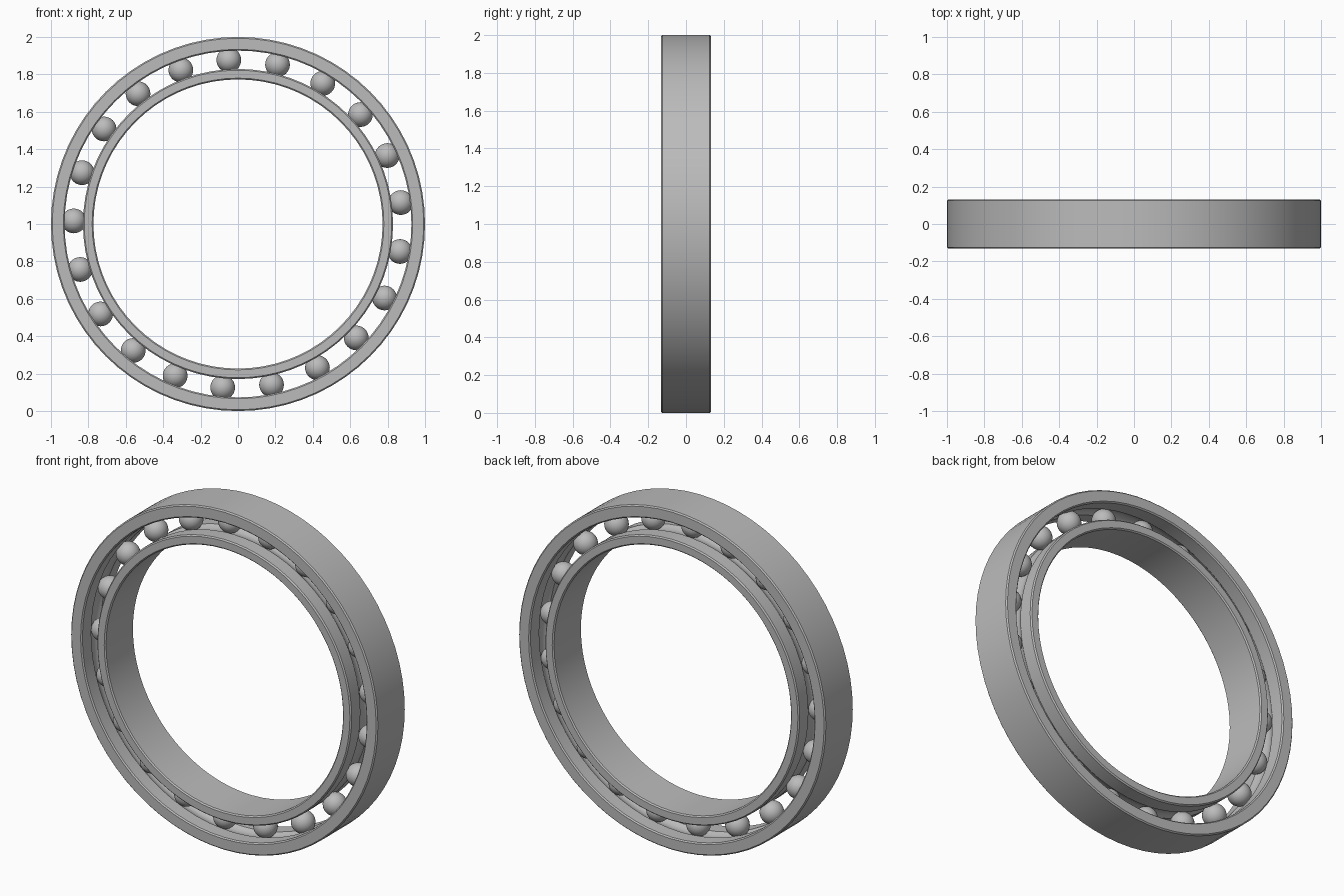
import bpy
import math

if "Cube" in bpy.data.objects:
    bpy.data.objects.remove(bpy.data.objects["Cube"])

HALF = 0.132        # half width of the rings
CHAMFER = 0.007
PITCH = 0.878       # radius of the circle of balls
BALL = 0.066
COUNT = 21
SEGMENTS = 72

steel = bpy.data.materials.new("steel_grey")
steel.use_nodes = True
GREY = (0.5, 0.5, 0.5, 1)
steel.diffuse_color = GREY
steel.node_tree.nodes["Principled BSDF"].inputs["Base Color"].default_value = GREY


def ring(name, plain, grooved):
    """Spin a chamfered section with a ball groove on one side about the y axis."""
    s = 1 if plain > grooved else -1
    c = CHAMFER * s
    section = [(grooved, -HALF + CHAMFER), (grooved + c, -HALF),
               (plain - c, -HALF), (plain, -HALF + CHAMFER),
               (plain, HALF - CHAMFER), (plain - c, HALF),
               (grooved + c, HALF), (grooved, HALF - CHAMFER)]
    # Raceway arc that hugs the balls
    reach = math.acos(abs(grooved - PITCH) / BALL)
    for i in range(9):
        a = reach * (1 - i / 4)
        section.append((PITCH + s * BALL * math.cos(a), BALL * math.sin(a)))

    n = len(section)
    verts, faces = [], []
    for j in range(SEGMENTS):
        t = math.tau * j / SEGMENTS
        verts += [(r * math.cos(t), y, 1 + r * math.sin(t)) for r, y in section]
        k = (j + 1) % SEGMENTS
        for i in range(n):
            m = (i + 1) % n
            quad = (j * n + i, j * n + m, k * n + m, k * n + i)
            faces.append(quad if s > 0 else quad[::-1])
    mesh = bpy.data.meshes.new(name)
    mesh.from_pydata(verts, [], faces)
    mesh.materials.append(steel)
    obj = bpy.data.objects.new(name, mesh)
    bpy.context.collection.objects.link(obj)
    bpy.ops.object.select_all(action="DESELECT")
    obj.select_set(True)
    bpy.context.view_layer.objects.active = obj
    bpy.ops.object.shade_smooth_by_angle(angle=math.radians(30))


# Outer and inner races
ring("outer_race", 1.0, 0.927)
ring("inner_race", 0.773, 0.829)

# Balls evenly spaced between the races
for i in range(COUNT):
    t = math.radians(7.5) + math.tau * i / COUNT
    bpy.ops.mesh.primitive_uv_sphere_add(
        segments=32, ring_count=16, radius=BALL,
        location=(PITCH * math.cos(t), 0, 1 + PITCH * math.sin(t)))
    ball = bpy.context.object
    ball.name = f"ball_{i + 1}"
    ball.data.materials.append(steel)
    bpy.ops.object.shade_smooth()
